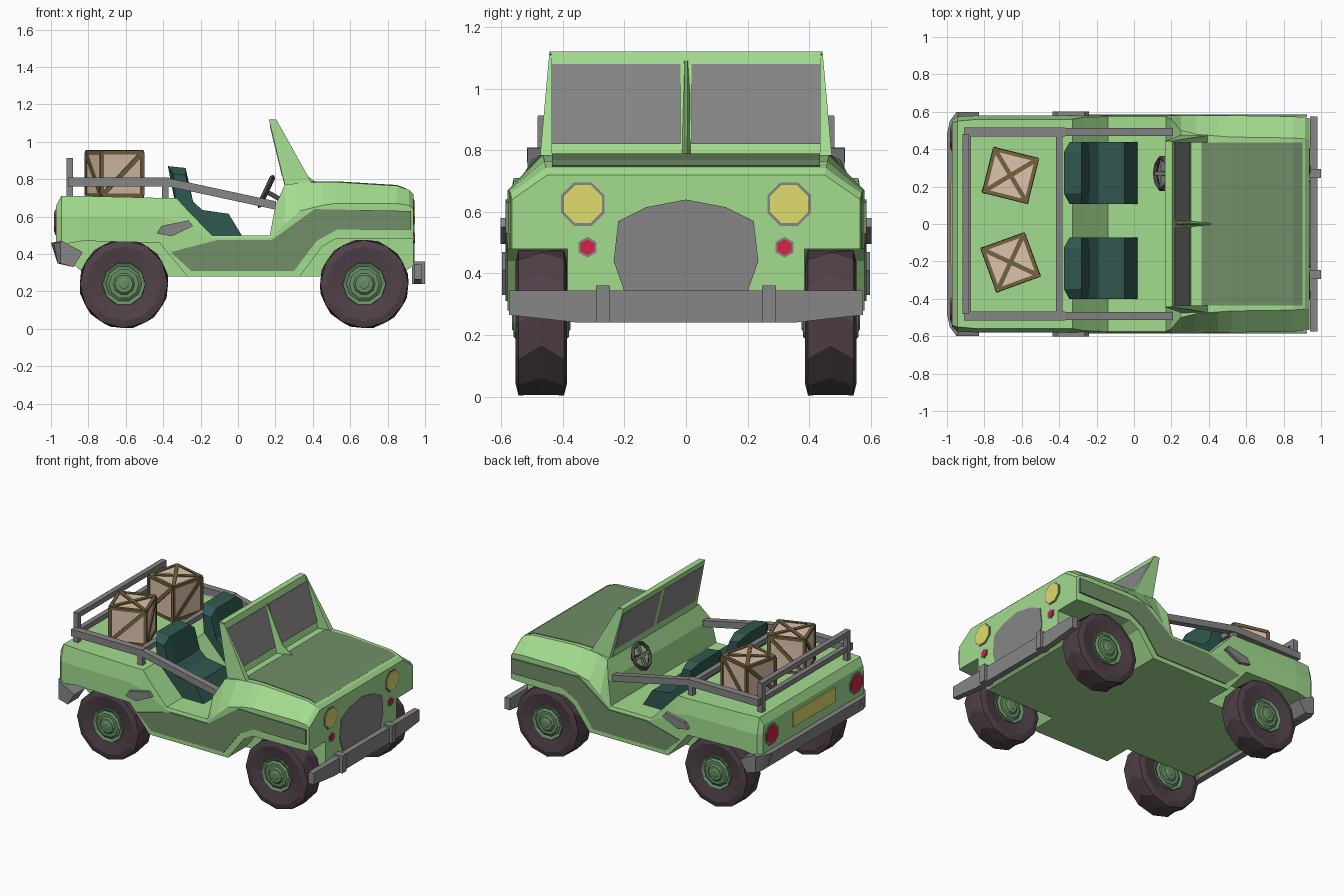
import bpy, bmesh, math
from mathutils import Vector, Matrix

cube = bpy.data.objects.get("Cube")
if cube:
    bpy.data.objects.remove(cube, do_unlink=True)


def material(name, *rgb):
    linear = [((c / 255 + 0.055) / 1.055) ** 2.4 for c in rgb] + [1]
    mat = bpy.data.materials.new(name)
    mat.use_nodes = True
    mat.diffuse_color = linear
    mat.node_tree.nodes["Principled BSDF"].inputs["Base Color"].default_value = linear
    return mat


GREEN = material("light green paint", 163, 220, 143)
DARK = material("dark green paint", 113, 142, 104)
HUB = material("wheel green", 104, 143, 100)
GREY = material("grey metal", 134, 134, 134)
YELLOW = material("lamp yellow", 224, 220, 108)
RED = material("lamp red", 214, 34, 70)
RUBBER = material("dark rubber", 80, 65, 72)
SEAT = material("seat teal", 48, 88, 80)
WOOD = material("pale wood", 222, 195, 172)
TRIM = material("brown wood", 116, 100, 66)


def finish(name, bm, mat, matrix=None):
    bmesh.ops.recalc_face_normals(bm, faces=bm.faces)
    mesh = bpy.data.meshes.new(name)
    bm.to_mesh(mesh)
    bm.free()
    mesh.materials.append(mat)
    obj = bpy.data.objects.new(name, mesh)
    bpy.context.collection.objects.link(obj)
    if matrix:
        obj.matrix_world = matrix
    return obj


def loft(name, rings, mat, matrix=None):
    """Skin a list of closed rings and cap both ends."""
    bm = bmesh.new()
    rows = [[bm.verts.new(p) for p in ring] for ring in rings]
    n = len(rows[0])
    for a, b in zip(rows, rows[1:]):
        for i in range(n):
            j = (i + 1) % n
            bm.faces.new((a[i], a[j], b[j], b[i]))
    bm.faces.new(rows[0])
    bm.faces.new(rows[-1])
    return finish(name, bm, mat, matrix)


def prism(name, pts, axis, lo, hi, mat):
    """Extrude an outline: (x, z) along y, or (y, z) along x."""
    place = (lambda p, d: (p[0], d, p[1])) if axis == "y" else (lambda p, d: (d, p[0], p[1]))
    return loft(name, [[place(p, d) for p in pts] for d in (lo, hi)], mat)


def disc(name, x, y, z, radius, depth, sides, mat):
    pts = [(y + radius * math.cos((i + 0.5) * math.tau / sides),
            z + radius * math.sin((i + 0.5) * math.tau / sides)) for i in range(sides)]
    return prism(name, pts, "x", x, x + depth, mat)


def bar(name, start, end, wide, mat, matrix=None):
    """Square bar between two points."""
    a, b = Vector(start), Vector(end)
    d = (b - a).normalized()
    ref = Vector((0, 0, 1)) if abs(d.z) < 0.9 else Vector((1, 0, 0))
    u = d.cross(ref).normalized() * wide / 2
    v = d.cross(u).normalized() * wide / 2
    return loft(name, [[p + u + v, p - u + v, p - u - v, p + u - v] for p in (a, b)], mat, matrix)


# Body shell: x, bottom z, belt half width, belt z, top half width, top z
stations = [
    (-.972, .45, .55, .60, .54, .66), (-.945, .45, .575, .60, .55, .71),
    (-.83, .47, .58, .60, .56, .71), (-.42, .46, .58, .60, .56, .70),
    (-.33, .352, .58, .58, .56, .70), (-.27, .28, .58, .55, .57, .635),
    (-.14, .28, .58, .485, .575, .50), (.17, .28, .58, .485, .575, .50),
    (.20, .28, .58, .51, .56, .66), (.25, .28, .58, .56, .50, .77),
    (.33, .28, .58, .63, .48, .78), (.45, .44, .58, .66, .47, .785),
    (.52, .48, .58, .67, .465, .785), (.85, .48, .575, .67, .46, .765),
    (.915, .48, .57, .66, .455, .742), (.938, .48, .565, .64, .45, .72)]
loft("body", [[(x, -w, b), (x, w, b), (x, w, m), (x, t, h), (x, -t, h), (x, -w, m)]
              for x, b, w, m, t, h in stations], GREEN)
chassis = [(.938, .50), (.938, .34), (.86, .28), (-.80, .28), (-.95, .40), (-.95, .50)]
prism("chassis", chassis, "y", -.385, .385, GREEN)

# Painted hood panel
hood = [(.36, .786), (.52, .789), (.85, .769), (.90, .750), (.89, .74), (.36, .77)]
prism("hood_panel", hood, "y", -.435, .435, DARK)

panel = [(-.36, .41), (-.11, .475), (.18, .475), (.41, .64), (.925, .63), (.925, .53),
         (.53, .53), (.42, .47), (.30, .31), (-.25, .31)]
vent = [(-.435, .51), (-.41, .55), (-.265, .58), (-.24, .55), (-.355, .495)]
corner = [(-1, .46), (-.94, .47), (-.83, .41), (-.88, .33), (-.965, .35)]
seat_side = [(-.33, .64), (-.375, .87), (-.28, .86), (-.24, .68), (-.19, .635), (-.05, .615),
             (.02, .50), (-.16, .50)]
pillar = [(.165, 1.12), (.21, 1.11), (.40, .77), (.22, .65), (.25, .77)]
glass = [(.171, 1.08), (.221, 1.08), (.299, .82), (.234, .82)]

# Windshield frame, and centre post with a sharp front ridge
prism("windshield_frame", [(.165, 1.12), (.205, 1.12), (.31, .76), (.25, .76)], "y", -.44, .44, GREEN)
loft("windshield_post", [[(back, -.021, z), (back, .021, z), (front, .003, z), (front, -.003, z)]
                         for back, front, z in ((.17, .222, 1.09), (.23, .34, .84), (.25, .43, .775))], GREEN)


def wheel(name, x, y):
    """Lathe the tyre, with its tread ridge turned half a step, and a hub on both faces."""
    def rings(profile, sides):
        return [[(x + r * math.cos((i + turn) * math.tau / sides), y + out,
                  .24 + r * math.sin((i + turn) * math.tau / sides)) for i in range(sides)]
                for out, r, turn in profile]
    tread = [(.07, .12, 0), (.083, .20, 0), (.074, .236, 0)]
    tyre = [(-out, r, t) for out, r, t in tread] + [(0, .24, .4)] + tread[::-1]
    loft(name + "_tyre", rings(tyre, 12), RUBBER)
    hub = [(.05, .12), (.08, .115), (.07, .095), (.08, .08), (.08, .058), (.09, .048), (.09, .03), (.095, .022)]
    for face, s in (("left", 1), ("right", -1)):
        loft(f"{name}_{face}_hub", rings([(s * out, r, 0) for out, r in hub], 10), HUB)


# Parts on both sides
for s, side in ((1, "left"), (-1, "right")):
    prism(side + "_side_panel", panel, "y", s * .575, s * .586, DARK)
    prism(side + "_vent", vent, "y", s * .57, s * .602, GREY)
    loft(side + "_rear_bumper_corner", [[(max(x, limit), s * y, z) for x, z in corner]
         for y, limit in ((.48, -1), (.55, -.985), (.598, -.95))], GREY)
    loft(side + "_pillar", [[(x, s * .436, z) for x, z in pillar],
                            [(x, s * (.475 - (z - .77) * .09), z) for x, z in pillar]], GREEN)
    prism(side + "_windshield_glass", glass, "y", s * .018, s * .438, GREY)
    wheel(side + "_front_wheel", .675, s * .47)
    wheel(side + "_rear_wheel", -.61, s * .47)

    # Lamps
    disc(side + "_headlight_ring", .93, s * .335, .625, .076, .012, 8, GREY)
    disc(side + "_headlight", .93, s * .335, .625, .067, .015, 8, YELLOW)
    disc(side + "_signal_ring", .93, s * .32, .485, .034, .012, 6, GREY)
    disc(side + "_signal", .93, s * .32, .485, .026, .015, 6, RED)
    disc(side + "_tail_light_ring", -.979, s * .46, .57, .075, .02, 8, GREY)
    disc(side + "_tail_light", -.983, s * .46, .57, .06, .02, 8, RED)

    # Front bumper brackets
    y = s * .27
    prism(side + "_bumper_bracket", [(y - .023, .24), (y + .023, .24), (y + .023, .36), (y - .023, .36)],
          "x", .93, 1, GREY)

    # Cargo rails
    y = s * .492
    bar(side + "_rail", (-.91, y, .785), (-.37, y, .785), .048, GREY)
    bar(side + "_sloped_rail", (-.38, y, .785), (.20, y, .66), .044, GREY)
    bar(side + "_rear_post", (-.90, s * .465, .69), (-.90, s * .465, .91), .035, GREY)
    bar(side + "_middle_post", (-.39, y, .69), (-.39, y, .79), .035, GREY)

    # Seat, with the top corners of its back cut away
    y = .018 + s * .255
    cut = [(x + .03 * (x < -.35), z - .04 * (z > .8)) for x, z in seat_side]
    loft(side + "_seat", [[(x, y + out, z) for x, z in shape] for out, shape in
         ((-.165, cut), (-.11, seat_side), (.11, seat_side), (.165, cut))], SEAT)

for name, x, half, z in (("upper_rear_rail", -.90, .48, .895), ("lower_rear_rail", -.89, .51, .785),
                         ("cross_rail", -.40, .50, .785)):
    bar(name, (x, -half, z), (x, half, z), .035, GREY)

# Grille, bumpers and number plate
grille = [(0, .64), (.13, .615), (.22, .57), (.235, .44), (.20, .34)]
prism("grille", grille + [(-y, z) for y, z in reversed(grille[1:])], "x", .935, .943, GREY)
prism("front_bumper", [(-.575, .345), (.575, .345), (.575, .265), (.35, .24), (-.35, .24), (-.575, .265)],
      "x", .94, .98, GREY)
prism("rear_bumper", [(-1, .46), (-.94, .47), (-.92, .35), (-.965, .35)], "y", -.49, .49, GREY)
prism("rear_plate", [(-.23, .53), (.23, .53), (.23, .63), (-.23, .63)], "x", -.98, -.971, YELLOW)

# Steering wheel
centre = Vector((.15, .27, .735))
tilt = Matrix.Translation(centre) @ Matrix.Rotation(math.radians(-65), 4, "Y")
bpy.ops.mesh.primitive_torus_add(major_radius=.083, minor_radius=.015, major_segments=10, minor_segments=4)
rim = bpy.context.object
rim.name = "steering_wheel"
rim.matrix_world = tilt
rim.data.materials.append(RUBBER)
bar("steering_spoke", (-.08, 0, 0), (.08, 0, 0), .02, GREY, tilt)
bar("steering_cross_spoke", (0, -.08, 0), (0, .08, 0), .02, GREY, tilt)
bar("steering_column", centre, (.23, .27, .69), .025, RUBBER)


def crate(name, x, y, angle):
    """Pale box with brown edge bars, a crossed lid and diagonal side braces."""
    place = Matrix.Translation((x, y, .828)) @ Matrix.Rotation(math.radians(angle), 4, "Z")
    h, w = .115, .02
    bm = bmesh.new()
    bmesh.ops.create_cube(bm, size=h * 2 + .008)
    finish(name + "_box", bm, WOOD, place)
    for a in (-h, h):
        for b in (-h, h):
            bar(name + "_upright", (a, b, -h), (a, b, h), w, TRIM, place)
            bar(name + "_edge", (-h, a, b), (h, a, b), w, TRIM, place)
            bar(name + "_end_edge", (a, -h, b), (a, h, b), w, TRIM, place)
        bar(name + "_lid_brace", (-h, a, h), (h, -a, h), w * 1.2, TRIM, place)
        bar(name + "_side_brace", (-h, a, -h), (h, a, h), w * 1.2, TRIM, place)
        bar(name + "_end_brace", (a, -h, -h), (a, h, h), w * 1.2, TRIM, place)


crate("left_crate", -.66, .26, -14)
crate("right_crate", -.66, -.205, 20)
